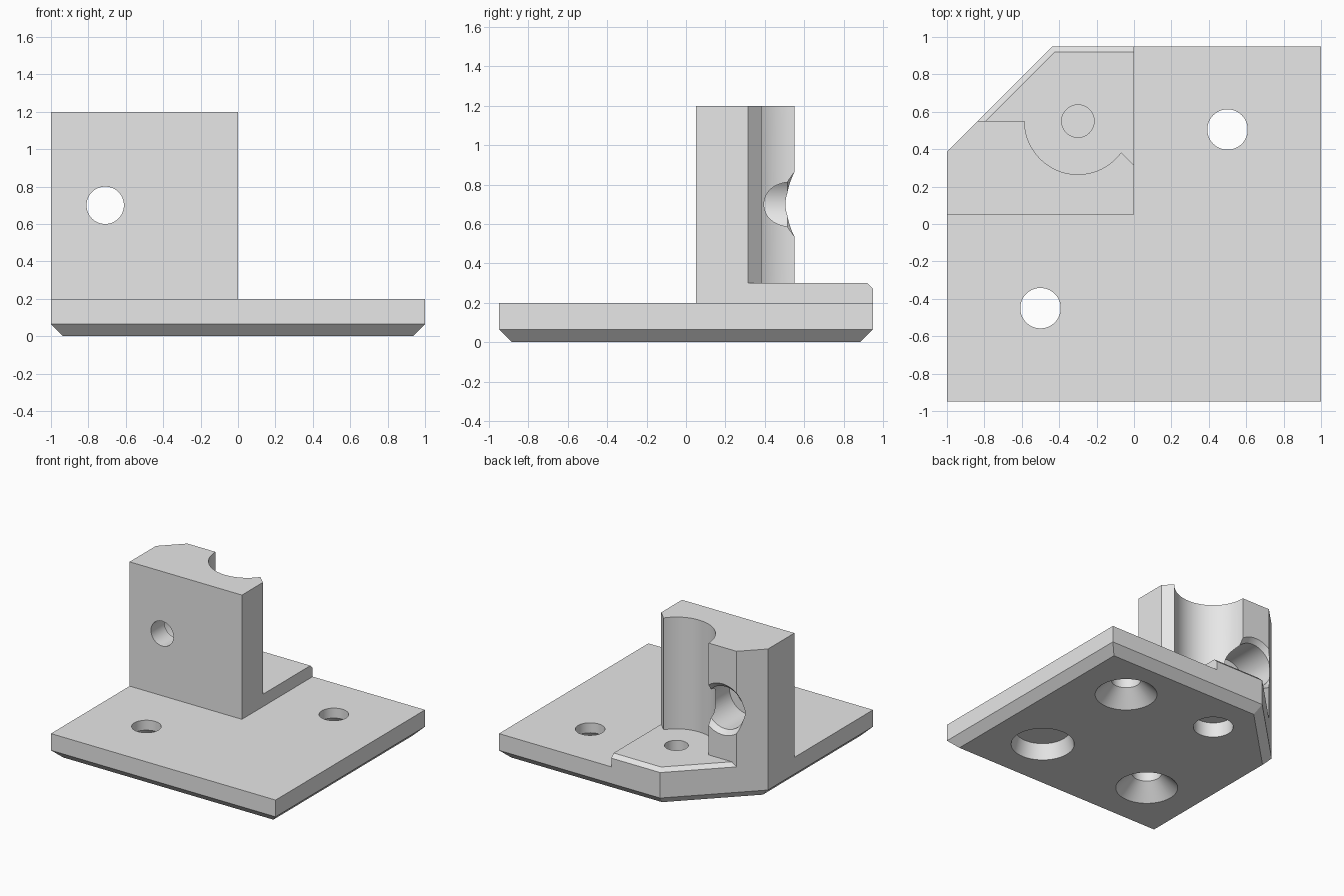
import bpy, bmesh, math
from mathutils import Vector, Matrix

if "Cube" in bpy.data.objects:
    bpy.data.objects.remove(bpy.data.objects["Cube"], do_unlink=True)

grey = bpy.data.materials.new("plain_grey")
grey.use_nodes = True
grey.diffuse_color = (0.8, 0.8, 0.8, 1)
grey.node_tree.nodes["Principled BSDF"].inputs["Base Color"].default_value = grey.diffuse_color


def inset(points, amounts):
    """Move each edge of a counter-clockwise outline inwards by its own amount."""
    result, n = [], len(points)
    for i in range(n):
        p, a, b = Vector(points[i]), Vector(points[i - 1]), Vector(points[(i + 1) % n])
        d1, d2 = (p - a).normalized(), (b - p).normalized()
        n1, n2 = Vector((-d1.y, d1.x)), Vector((-d2.y, d2.x))
        p1, p2 = p + n1 * amounts[i - 1], p + n2 * amounts[i]
        t = (p2 - p1).cross(d2) / d1.cross(d2)
        result.append(p1 + d1 * t)
    return result


def loft(name, layers):
    """Closed solid through equal-sized outlines, each given as (outline, z)."""
    bm = bmesh.new()
    rings = [[bm.verts.new((p[0], p[1], z)) for p in pts] for pts, z in layers]
    n = len(rings[0])
    bm.faces.new(rings[0][::-1])
    bm.faces.new(rings[-1])
    for low, high in zip(rings, rings[1:]):
        for i in range(n):
            j = (i + 1) % n
            bm.faces.new((low[i], low[j], high[j], high[i]))
    bmesh.ops.recalc_face_normals(bm, faces=bm.faces)
    mesh = bpy.data.meshes.new(name)
    bm.to_mesh(mesh)
    bm.free()
    mesh.materials.append(grey)
    obj = bpy.data.objects.new(name, mesh)
    bpy.context.collection.objects.link(obj)
    return obj


def turned(name, steps, place):
    """Round cutter through (radius, height) steps, set in place by a matrix."""
    angles = [math.tau * i / 64 for i in range(64)]
    obj = loft(name, [([(r * math.cos(a), r * math.sin(a)) for a in angles], z)
                      for r, z in steps])
    obj.data.transform(place)
    obj.hide_render = True
    return obj


def combine(target, tool, operation):
    mod = target.modifiers.new(operation.title(), "BOOLEAN")
    mod.operation, mod.solver, mod.object = operation, "EXACT", tool
    bpy.context.view_layer.objects.active = target
    bpy.ops.object.modifier_apply(modifier=mod.name)
    bpy.data.objects.remove(tool, do_unlink=True)


def finish(obj):
    bm = bmesh.new()
    bm.from_mesh(obj.data)
    bmesh.ops.dissolve_limit(bm, angle_limit=0.002, verts=bm.verts, edges=bm.edges)
    bm.to_mesh(obj.data)
    bm.free()
    bpy.ops.object.select_all(action="DESELECT")
    obj.select_set(True)
    bpy.context.view_layer.objects.active = obj
    bpy.ops.object.shade_smooth_by_angle(angle=math.radians(25))


# Base plate with a cut corner and a chamfered underside
outline = [(-1, -0.95), (1, -0.95), (1, 0.95), (-0.435, 0.95), (-1, 0.385)]
plate = loft("base_plate", [(inset(outline, [0.065] * 5), 0), (outline, 0.065), (outline, 0.2)])

# Two countersunk through holes, and two blind pockets underneath
screw = [(0.238, -0.01), (0.108, 0.12), (0.108, 0.3)]
pocket = [(0.235, -0.01), (0.2, 0.12)]
socket = [(0.147, -0.01), (0.147, 0.12)]
for x, y, steps in ((0.5, 0.505, screw), (-0.5, -0.45, screw),
                    (0.5, -0.45, pocket), (-0.3, 0.55, socket)):
    combine(plate, turned("hole_cutter", steps, Matrix.Translation((x, y, 0))), "DIFFERENCE")
finish(plate)

# Raised pad, chamfered along the back and the diagonal
pad = [(-1, 0.05), (0, 0.05), (0, 0.95), (-0.435, 0.95), (-1, 0.385)]
bracket = loft("upright_bracket", [(pad, 0.2), (pad, 0.27),
                                   (inset(pad, [0, 0, 0.03, 0.03, 0]), 0.3)])

# Upright block with a half-round channel
channel = []
for i in range(41):
    a = math.radians(-35.7 - 144.3 * i / 40)
    channel.append((-0.3 + 0.285 * math.cos(a), 0.55 + 0.285 * math.sin(a)))
block = [(-1, 0.05), (0, 0.05), (0, 0.315)] + channel + [(-0.835, 0.55), (-1, 0.385)]
combine(bracket, loft("upright_block", [(block, 0.2), (block, 1.2)]), "UNION")

# Cross hole with a wide flared recess at the back
place = Matrix.Translation((-0.71, 0, 0.7)) @ Matrix.Rotation(-math.pi / 2, 4, "X")
bore = [(0.1, 0), (0.1, 0.22), (0.17, 0.22), (0.17, 0.515), (0.22, 0.565)]
combine(bracket, turned("bore_cutter", bore, place), "DIFFERENCE")

# Small blind hole in the pad
place = Matrix.Translation((-0.3, 0.55, 0))
combine(bracket, turned("pin_cutter", [(0.087, 0.1), (0.087, 0.4)], place), "DIFFERENCE")
finish(bracket)
